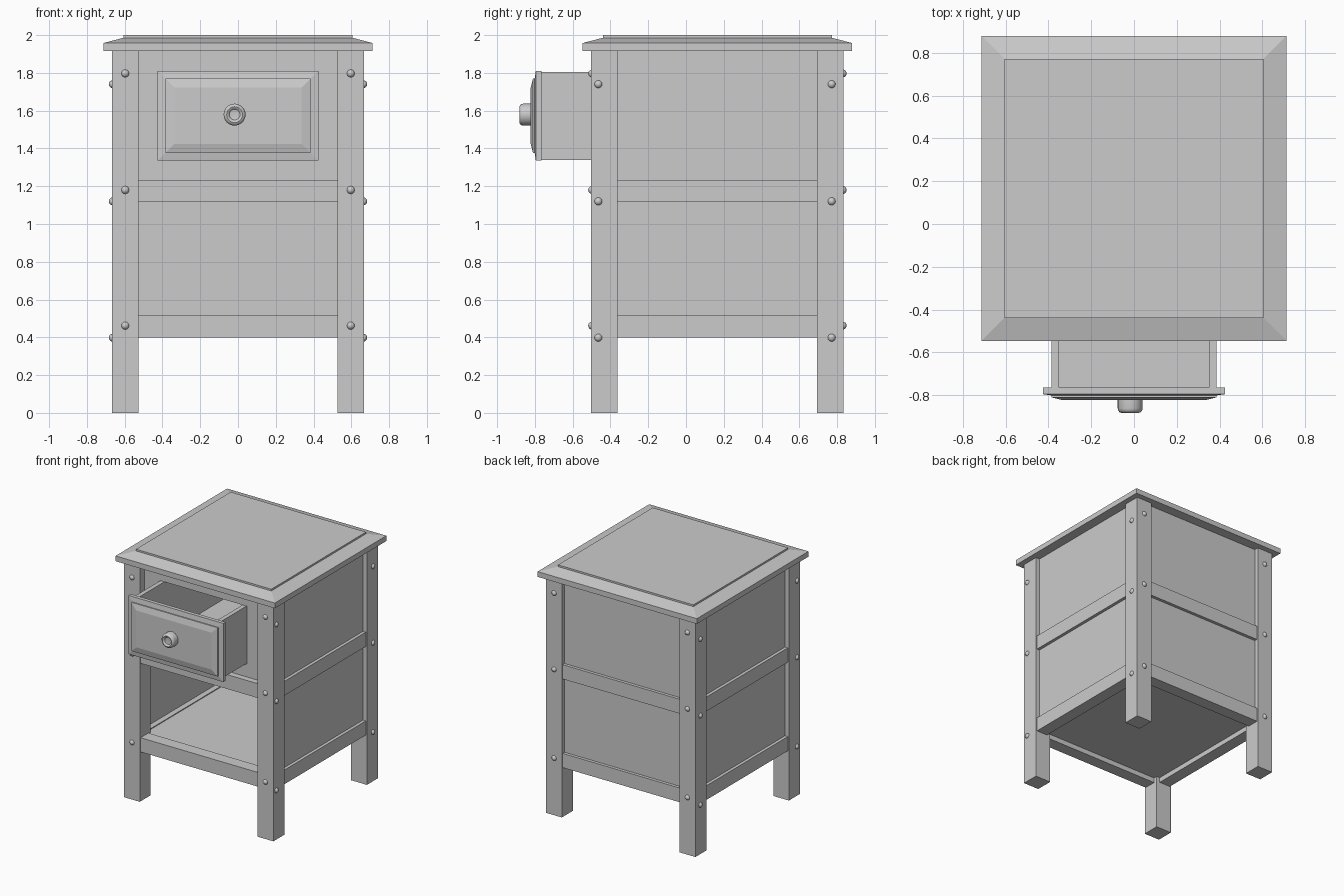
import bpy, bmesh, math
from mathutils import Matrix, Vector

if "Cube" in bpy.data.objects:
    bpy.data.objects.remove(bpy.data.objects["Cube"])

CY = 0.166      # cabinet centre in y
HALF = 0.668    # half width of the leg frame
LEG = 0.14


def finish(name, bm, smooth=False):
    bmesh.ops.recalc_face_normals(bm, faces=bm.faces)
    me = bpy.data.meshes.new(name)
    bm.to_mesh(me)
    bm.free()
    ob = bpy.data.objects.new(name, me)
    bpy.context.collection.objects.link(ob)
    if smooth:
        bpy.context.view_layer.objects.active = ob
        ob.select_set(True)
        bpy.ops.object.shade_smooth_by_angle(angle=math.radians(35))
        ob.select_set(False)
    return ob


def add_box(bm, x0, x1, y0, y1, z0, z1, mat=Matrix()):
    m = Matrix.Translation(((x0 + x1) / 2, (y0 + y1) / 2, (z0 + z1) / 2))
    s = Matrix.Diagonal((x1 - x0, y1 - y0, z1 - z0, 1))
    bmesh.ops.create_cube(bm, size=1, matrix=mat @ m @ s)


def box(name, *dims, mat=Matrix()):
    bm = bmesh.new()
    add_box(bm, *dims, mat=mat)
    return finish(name, bm)


def stepped_slab(name, hx, hy, loops, mat):
    """Rectangular slab from (inset, height) loops."""
    bm = bmesh.new()
    rings = [[bm.verts.new(mat @ Vector((sx * (hx - i), sy * (hy - i), h)))
              for sx, sy in ((-1, -1), (1, -1), (1, 1), (-1, 1))] for i, h in loops]
    for a, b in zip(rings, rings[1:]):
        for k in range(4):
            n = (k + 1) % 4
            bm.faces.new((a[k], a[n], b[n], b[k]))
    bm.faces.new(rings[0])
    bm.faces.new(rings[-1])
    return finish(name, bm)


def side_matrix(k):
    """Side k: 0 front, 1 right, 2 back, 3 left, about the cabinet centre."""
    return Matrix.Translation((0, CY, 0)) @ Matrix.Rotation(k * math.pi / 2, 4, 'Z')


SIDES = ("front", "right", "back", "left")
IN = HALF - LEG
RAILS = {"lower": (0.40, 0.515), "middle": (1.117, 1.233)}

# table top with sloped rim and raised field
stepped_slab("table_top", 0.713, 0.713,
             [(0, 1.915), (0, 1.958), (0.107, 1.986), (0.107, 2.0)],
             Matrix.Translation((0, CY, 0)))

for k, side in enumerate(SIDES):
    M = side_matrix(k)
    # leg
    box(side + "_corner_leg", -HALF, -IN, -HALF, -IN, 0, 1.915, mat=M)
    # rails
    for rn, (z0, z1) in RAILS.items():
        box(f"{side}_{rn}_rail", -IN, IN, -HALF + 0.01, -HALF + 0.11, z0, z1, mat=M)
    # recessed panels (the front is open below and holed for the drawer above)
    bm = bmesh.new()
    rec = 0.06 if k == 0 else 0.035
    ya, yb = -HALF + rec, -HALF + rec + 0.03
    if k == 0:
        add_box(bm, -IN, -0.388, ya, yb, 1.233, 1.915, M)
        add_box(bm, 0.388, IN, ya, yb, 1.233, 1.915, M)
        add_box(bm, -0.388, 0.388, ya, yb, 1.805, 1.915, M)
        add_box(bm, -0.388, 0.388, ya, yb, 1.233, 1.338, M)
    else:
        add_box(bm, -IN, IN, ya, yb, 1.233, 1.915, M)
        add_box(bm, -IN, IN, ya, yb, 0.515, 1.117, M)
    finish(side + "_panel", bm)
    # round peg heads, set nearer the corner at the cabinet sides
    bm = bmesh.new()
    end = k % 2 == 0
    for x in ((-0.597, 0.597) if end else (-0.63, 0.605) if k == 1 else (-0.605, 0.63)):
        for z in ((1.797, 1.18, 0.462) if end else (1.74, 1.12, 0.398)):
            bmesh.ops.create_uvsphere(bm, u_segments=16, v_segments=10, radius=0.021,
                                      matrix=M @ Matrix.Translation((x, -HALF + 0.005, z)))
    finish(side + "_pegs", bm, True)

# shelf and divider boards
F = HALF - 0.11
box("lower_shelf", -F, F, CY - F, CY + F, 0.44, 0.508)
box("divider_board", -F, F, CY - F, CY + F, 1.17, 1.226)

# drawer box
bm = bmesh.new()
X, Y0, Y1, Z0, Z1, T = 0.385, -0.768, 0.62, 1.34, 1.805, 0.035
add_box(bm, -X, -X + T, Y0, Y1, Z0, Z1)
add_box(bm, X - T, X, Y0, Y1, Z0, Z1)
add_box(bm, -X + T, X - T, Y1 - T, Y1, Z0, Z1)
add_box(bm, -X + T, X - T, Y0, Y1 - T, Z0, Z0 + 0.035)
finish("drawer_box", bm)

# drawer front with stepped raised field
stepped_slab("drawer_front", 0.425, 0.237,
             [(0, 0), (0, 0.03), (0.04, 0.036), (0.04, 0.045), (0.088, 0.057)],
             Matrix.Translation((0, -0.765, 1.573)) @ Matrix.Rotation(math.pi / 2, 4, 'X'))

# lathed knob with a dimple
profile = [(0.0, 0), (0.058, 0), (0.058, 0.04), (0.056, 0.05), (0.05, 0.058),
           (0.042, 0.061), (0.034, 0.058), (0.028, 0.05), (0.0, 0.046)]
bm = bmesh.new()
vs = [bm.verts.new((r, 0, h)) for r, h in profile]
es = [bm.edges.new(p) for p in zip(vs, vs[1:])]
bmesh.ops.spin(bm, geom=vs + es, cent=(0, 0, 0), axis=(0, 0, 1),
               angle=math.tau, steps=32, use_merge=True)
bmesh.ops.remove_doubles(bm, verts=bm.verts, dist=1e-5)
bmesh.ops.transform(bm, verts=bm.verts, matrix=Matrix.Translation((-0.018, -0.821, 1.579))
                    @ Matrix.Rotation(math.pi / 2, 4, 'X'))
finish("drawer_knob", bm, True)
